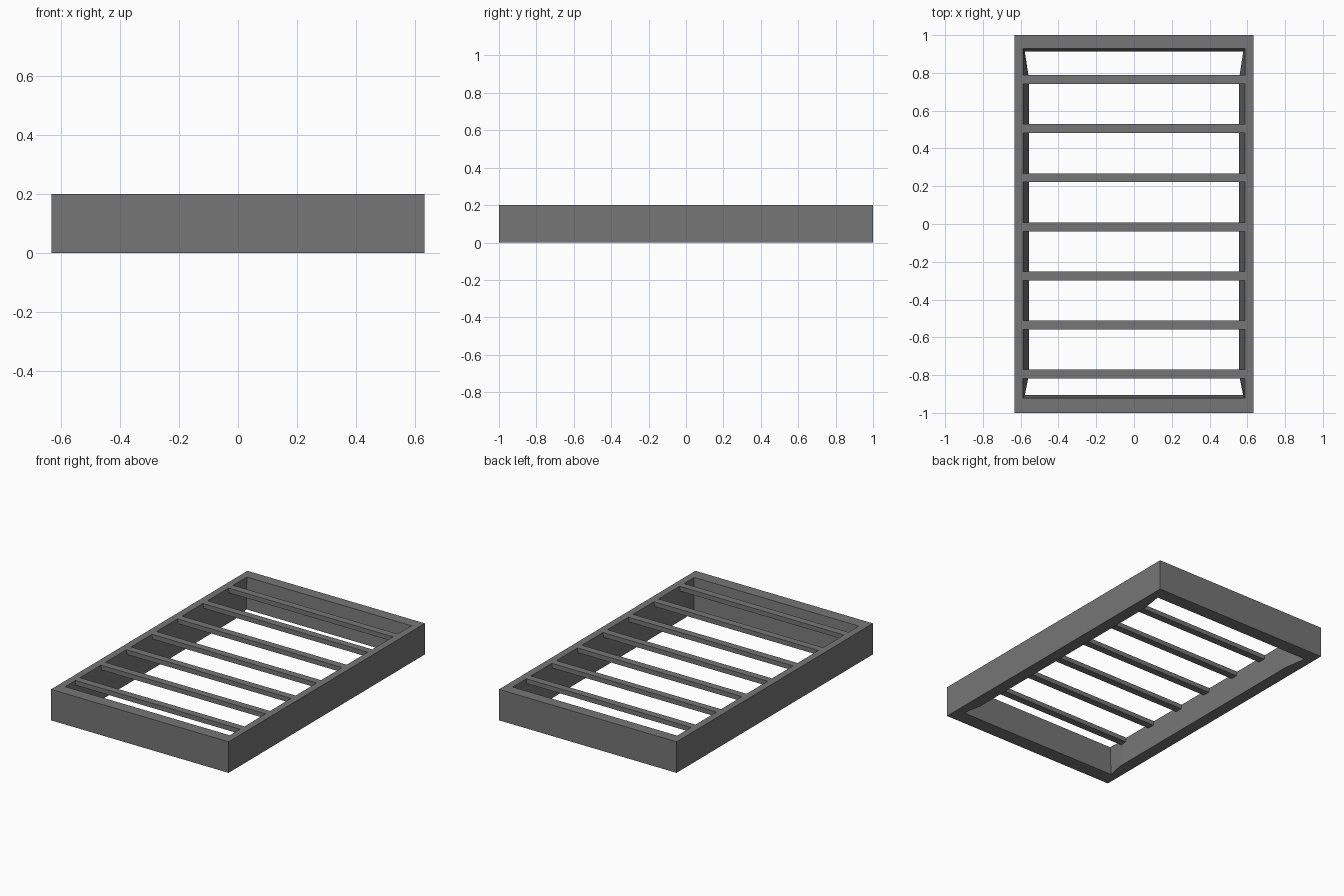
import bpy, bmesh

cube = bpy.data.objects.get("Cube")
if cube:
    bpy.data.objects.remove(cube, do_unlink=True)

grey = bpy.data.materials.new("dark grey")
grey.use_nodes = True
colour = (0.18, 0.18, 0.18, 1)
grey.diffuse_color = colour
grey.node_tree.nodes["Principled BSDF"].inputs["Base Color"].default_value = colour

HEIGHT = 0.2


def finish(name, bm):
    bmesh.ops.recalc_face_normals(bm, faces=bm.faces)
    mesh = bpy.data.meshes.new(name)
    bm.to_mesh(mesh)
    bm.free()
    mesh.materials.append(grey)
    obj = bpy.data.objects.new(name, mesh)
    bpy.context.collection.objects.link(obj)
    return obj


def ring(bm, x, front, back, z, waist, bend_front=-0.79, bend_back=0.76):
    """Eight-point loop: four corners and four bends along the long sides."""
    points = [(x, front), (waist, bend_front), (waist, bend_back), (x, back)]
    points += [(-px, py) for px, py in reversed(points)]
    return [bm.verts.new((px, py, z)) for px, py in points]


# Frame: straight outside, inner walls thickening toward the floor
bm = bmesh.new()
loops = [
    ring(bm, 0.633, -1, 1, 0, 0.633),
    ring(bm, 0.633, -1, 1, HEIGHT, 0.633),
    ring(bm, 0.587, -0.922, 0.928, HEIGHT, 0.587),
    ring(bm, 0.578, -0.905, 0.912, 0, 0.555),
]
for i, a in enumerate(loops):
    b = loops[(i + 1) % len(loops)]
    for j in range(len(a)):
        k = (j + 1) % len(a)
        bm.faces.new((a[j], a[k], b[k], b[j]))
finish("frame", bm)

# Slats: evenly spaced, flush with the top of the frame
SLAT_WIDTH, SLAT_THICKNESS, SPACING = 0.047, 0.03, 0.26
for n in range(7):
    bm = bmesh.new()
    bmesh.ops.create_cube(bm, size=1)
    bmesh.ops.scale(bm, vec=(1.176, SLAT_WIDTH, SLAT_THICKNESS), verts=bm.verts)
    slat = finish(f"slat_{n + 1}", bm)
    slat.location = (0, -0.015 + (n - 3) * SPACING, HEIGHT - SLAT_THICKNESS / 2)
